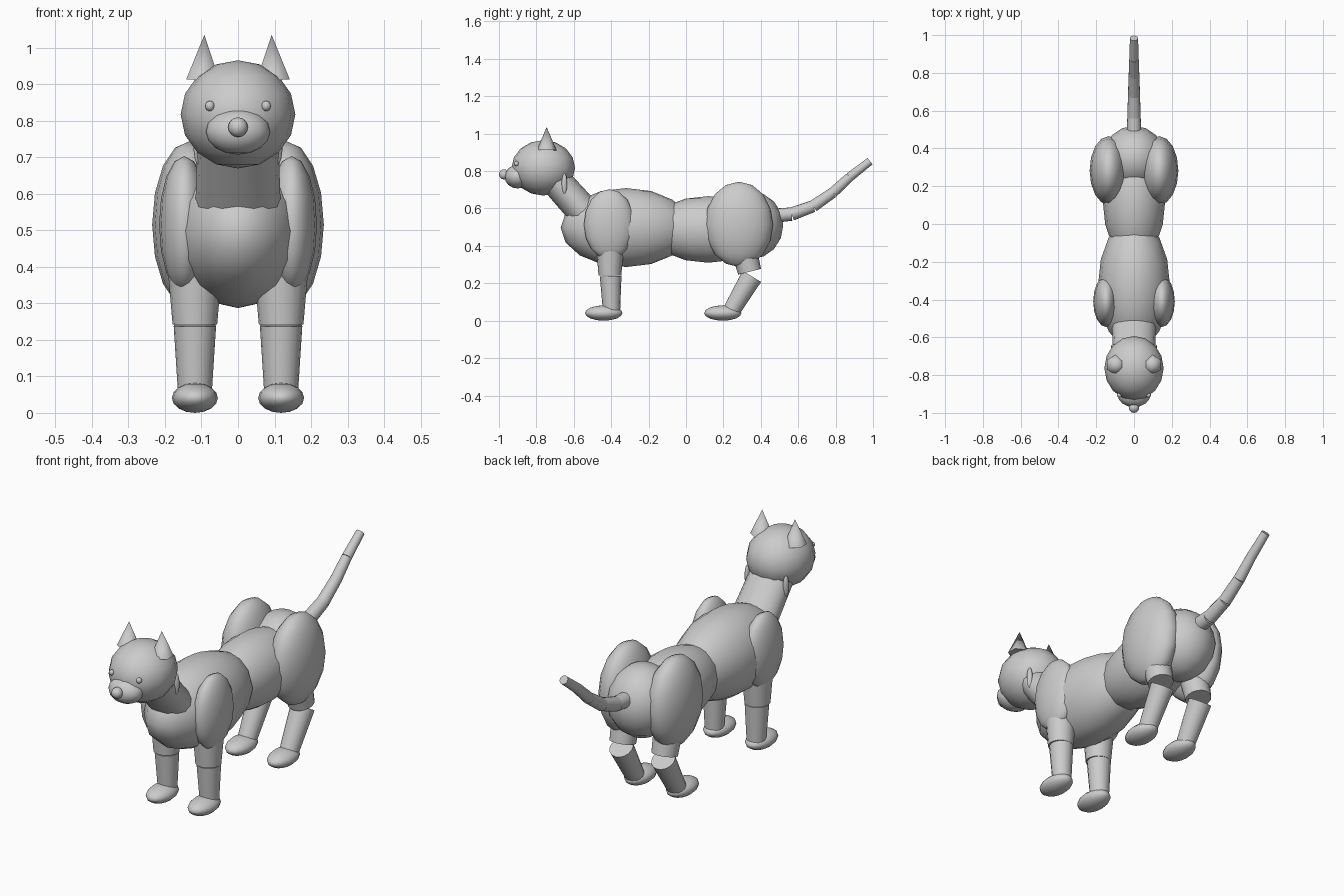
import bpy
import math
from mathutils import Vector

if "Cube" in bpy.data.objects:
    bpy.data.objects.remove(bpy.data.objects["Cube"], do_unlink=True)

grey = bpy.data.materials.new("plain grey")
grey.use_nodes = True
colour = (0.6, 0.6, 0.6, 1)
grey.diffuse_color = colour
grey.node_tree.nodes["Principled BSDF"].inputs["Base Color"].default_value = colour


def finish(name):
    obj = bpy.context.object
    obj.name = name
    obj.data.materials.append(grey)
    bpy.ops.object.shade_smooth_by_angle(angle=math.radians(62))
    return obj


def ball(name, centre, radii):
    bpy.ops.mesh.primitive_uv_sphere_add(segments=16, ring_count=8, radius=1, location=centre)
    bpy.context.object.scale = radii
    return finish(name)


def limb(name, start, end, r1, r2, sides=16, widen=1):
    """Tapered cylinder running from start to end."""
    start, end = Vector(start), Vector(end)
    axis = end - start
    turn = Vector((0, 0, 1)).rotation_difference(axis)
    bpy.ops.mesh.primitive_cone_add(vertices=sides, radius1=r1, radius2=r2, depth=axis.length,
                                    location=(start + end) / 2, rotation=turn.to_euler())
    bpy.context.object.scale.x = widen
    return finish(name)


# Torso
ball("chest", (0, -0.32, 0.498), (0.19, 0.35, 0.211))
ball("belly", (0, 0.12, 0.488), (0.165, 0.32, 0.178))
ball("rump", (0, 0.35, 0.51), (0.165, 0.17, 0.18))
limb("neck", (0, -0.46, 0.484), (0, -0.726, 0.782), 0.089, 0.082, widen=1.34)

# Head
ball("head", (0, -0.763, 0.817), (0.157, 0.17, 0.148))
ball("muzzle", (0, -0.9, 0.77), (0.088, 0.07, 0.063))
ball("nose", (0, -0.973, 0.782), (0.027, 0.027, 0.027))

# Paired parts
for side, s in (("left", 1), ("right", -1)):
    ball(side + "_eye", (s * 0.077, -0.906, 0.84), (0.013, 0.013, 0.014))
    limb(side + "_ear", (s * 0.096, -0.745, 0.911), (s * 0.092, -0.745, 1.035), 0.053, 0, sides=6)
    ball(side + "_neck_disc", (s * 0.108, -0.65, 0.733), (0.014, 0.015, 0.055))

    ball(side + "_shoulder", (s * 0.147, -0.41, 0.515), (0.069, 0.136, 0.188))
    ball(side + "_thigh", (s * 0.134, 0.283, 0.515), (0.101, 0.182, 0.228))

    x = s * 0.118
    limb(side + "_front_upper_leg", (x, -0.405, 0.46), (x, -0.407, 0.242), 0.08, 0.061)
    limb(side + "_front_lower_leg", (x, -0.403, 0.238), (x, -0.398, 0.05), 0.058, 0.046)
    limb(side + "_hind_upper_leg", (x, 0.29, 0.46), (x, 0.34, 0.262), 0.074, 0.063)
    limb(side + "_hind_lower_leg", (x, 0.352, 0.237), (x, 0.242, 0.052), 0.058, 0.046)
    for name, y in (("front", -0.44), ("hind", 0.197)):
        ball(side + "_" + name + "_paw", (x, y, 0.041), (0.063, 0.1, 0.041))

# Tail of short tapered sections
path = [(0.46, 0.56), (0.565, 0.57), (0.68, 0.612), (0.785, 0.685), (0.875, 0.768), (0.984, 0.853)]
for i, (a, b) in enumerate(zip(path, path[1:])):
    limb("tail_section_%d" % (i + 1), (0, *a), (0, *b), 0.039 - 0.0035 * i, 0.0355 - 0.0035 * i)
